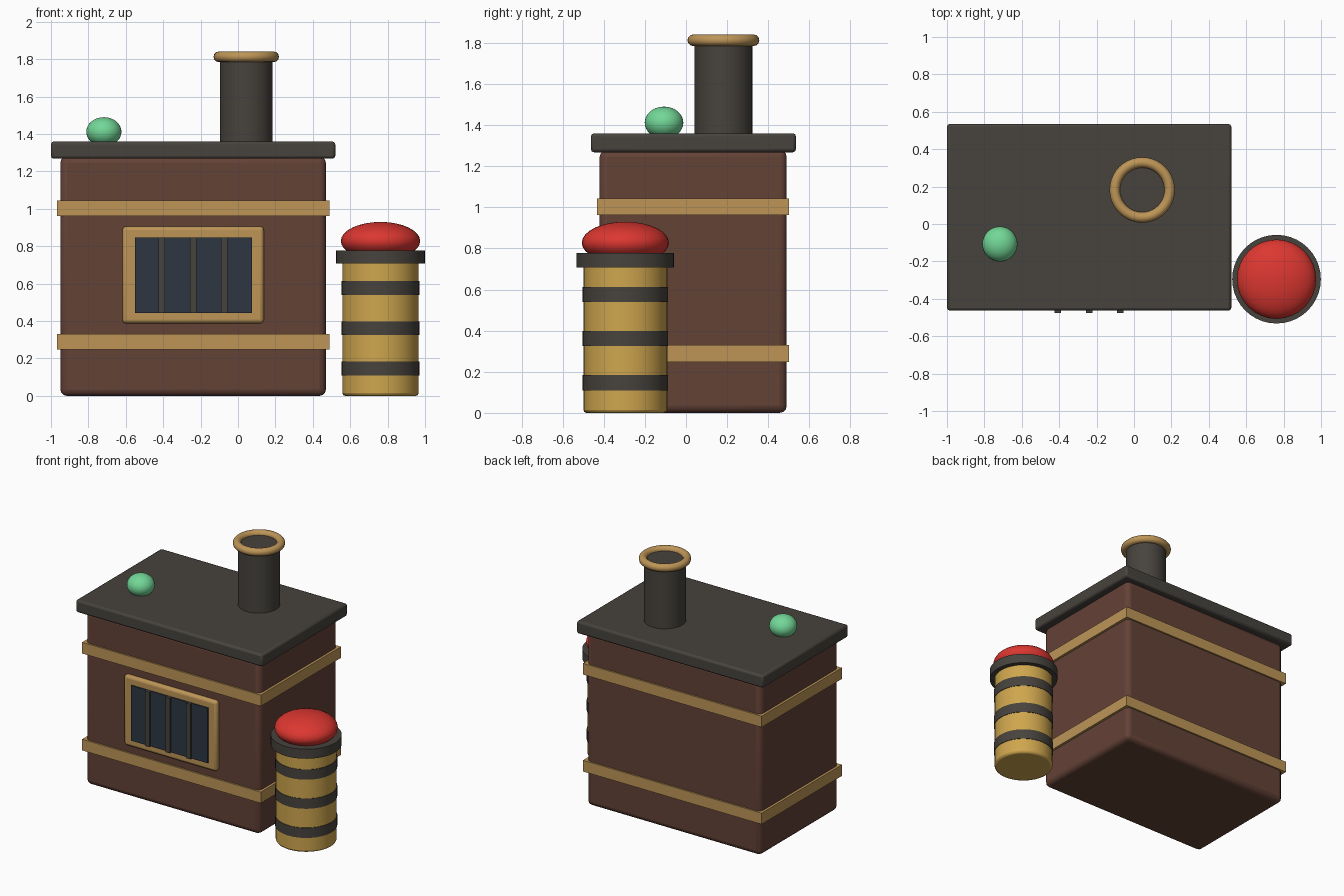
import bpy, math

if "Cube" in bpy.data.objects:
    bpy.data.objects.remove(bpy.data.objects["Cube"])


def material(name, rgb):
    m = bpy.data.materials.new(name)
    m.diffuse_color = (*rgb, 1)
    m.use_nodes = True
    m.node_tree.nodes["Principled BSDF"].inputs["Base Color"].default_value = m.diffuse_color
    return m


BROWN = material("brown", (0.127, 0.054, 0.037))
DARK = material("dark iron", (0.063, 0.056, 0.047))
TAN = material("tan brass", (0.51, 0.30, 0.095))
GLASS = material("dark blue glass", (0.027, 0.037, 0.054))
GOLD = material("gold", (0.62, 0.38, 0.076))
RED = material("red", (0.72, 0.038, 0.030))
GREEN = material("green", (0.17, 0.68, 0.31))


def finish(name, mat, bevel=0, segments=3, smooth=True):
    ob = bpy.context.object
    ob.name = name
    ob.data.materials.append(mat)
    bpy.ops.object.transform_apply(location=False, rotation=False, scale=True)
    if smooth:
        bpy.ops.object.shade_smooth_by_angle(angle=math.radians(35))
    if bevel:
        b = ob.modifiers.new("bevel", 'BEVEL')
        b.width, b.segments = bevel, segments
        b.limit_method = 'ANGLE'
    return ob


def box(name, mat, x, y, z, bevel=0, segments=3):
    """Box given by its (min, max) range on each axis."""
    bpy.ops.mesh.primitive_cube_add(size=1, location=[(a + b) / 2 for a, b in (x, y, z)])
    bpy.context.object.scale = [b - a for a, b in (x, y, z)]
    return finish(name, mat, bevel, segments, smooth=bool(bevel))


def drum(name, mat, x, y, r, z0, z1, bevel=0):
    bpy.ops.mesh.primitive_cylinder_add(vertices=40, radius=r, depth=z1 - z0,
                                        location=(x, y, (z0 + z1) / 2))
    return finish(name, mat, bevel, 2)


def ellipsoid(name, mat, loc, r, h):
    bpy.ops.mesh.primitive_uv_sphere_add(segments=32, ring_count=16, radius=1, location=loc)
    bpy.context.object.scale = (r, r, h)
    return finish(name, mat)


# Main cabinet, lid and straps
box("cabinet", BROWN, (-0.95, 0.47), (-0.42, 0.49), (0, 1.28), 0.035)
box("lid", DARK, (-1.0, 0.52), (-0.463, 0.535), (1.268, 1.36), 0.015, 2)
for label, z in (("lower", 0.289), ("upper", 1.003)):
    box(label + "_strap", TAN, (-0.968, 0.488), (-0.432, 0.502), (z - 0.041, z + 0.041))

# Front window with vertical bars
box("window_frame", TAN, (-0.618, 0.138), (-0.45, -0.40), (0.388, 0.906), 0.02)
box("window_glass", GLASS, (-0.552, 0.074), (-0.459, -0.41), (0.442, 0.848))
for i in range(3):
    x = -0.407 + i * 0.167
    box(f"window_bar_{i + 1}", DARK, (x - 0.017, x + 0.017), (-0.475, -0.44), (0.442, 0.848))

# Chimney with rolled rim
drum("chimney", DARK, 0.044, 0.182, 0.141, 1.35, 1.813)
bpy.ops.mesh.primitive_torus_add(major_segments=40, minor_segments=12, major_radius=0.147,
                                 minor_radius=0.028, location=(0.044, 0.182, 1.813))
finish("chimney_rim", TAN)

# Knob on the lid
ellipsoid("lid_knob", GREEN, (-0.717, -0.107, 1.412), 0.094, 0.078)

# Striped canister with collar and domed cap
CX, CY = 0.762, -0.295
drum("canister", GOLD, CX, CY, 0.204, 0, 0.72, 0.015)
for i, z in enumerate((0.147, 0.362, 0.576)):
    drum(f"canister_hoop_{i + 1}", DARK, CX, CY, 0.208, z - 0.037, z + 0.037)
drum("canister_collar", DARK, CX, CY, 0.237, 0.707, 0.777)
ellipsoid("canister_cap", RED, (CX, CY, 0.828), 0.212, 0.102)
